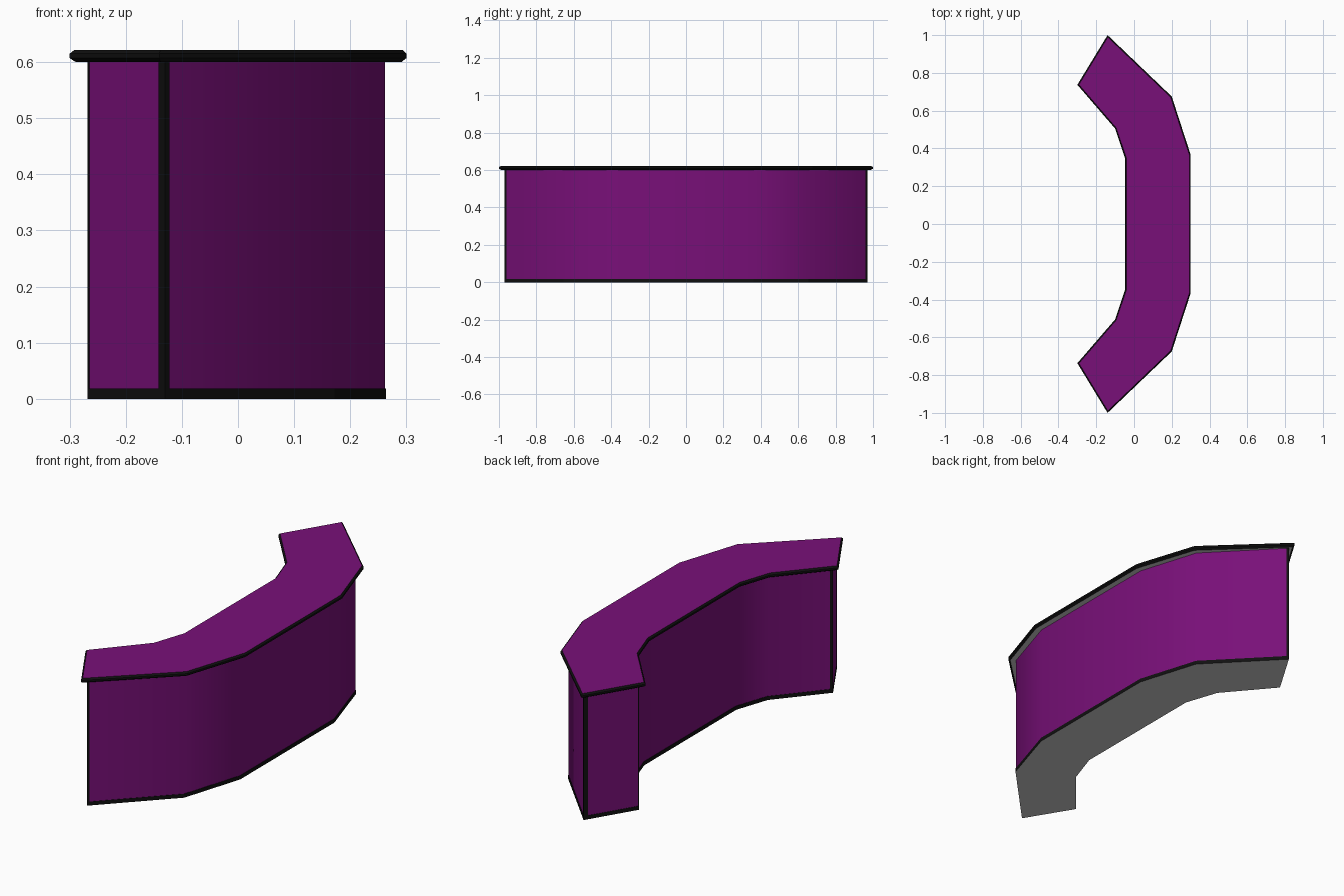
import bpy, bmesh
from mathutils import Vector

if "Cube" in bpy.data.objects:
    bpy.data.objects.remove(bpy.data.objects["Cube"])


def material(name, rgb):
    m = bpy.data.materials.new(name)
    m.diffuse_color = (*rgb, 1)
    m.use_nodes = True
    m.node_tree.nodes["Principled BSDF"].inputs["Base Color"].default_value = m.diffuse_color
    return m


PURPLE = material("purple", (0.19, 0.005, 0.19))
BLACK = material("black", (0.005, 0.005, 0.005))


def outline(outer, inner):
    """Closed counter-clockwise outline from the -y half, each side listed end first."""
    flip = lambda pts: [(x, -y) for x, y in pts]
    pts = outer + flip(outer[::-1]) + flip(inner) + inner[::-1]
    return [Vector(p) for p in pts]


def inset(pts, d):
    """Mitred inward offset of an outline (negative d grows it)."""
    out = []
    for i, p in enumerate(pts):
        e1 = (p - pts[i - 1]).normalized()
        e2 = (pts[(i + 1) % len(pts)] - p).normalized()
        n1, n2 = Vector((-e1.y, e1.x)), Vector((-e2.y, e2.x))
        out.append(p + (n1 + n2) * (d / (1 + n1.dot(n2))))
    return out


def loft(name, layers, mat=None, bottom=False, top=False, smooth=False):
    """Stack (outline, z) layers into walls, with optional end caps."""
    bm = bmesh.new()
    rings = [[bm.verts.new((p.x, p.y, z)) for p in pts] for pts, z in layers]
    n = len(rings[0])
    for a, b in zip(rings, rings[1:]):
        for i in range(n):
            j = (i + 1) % n
            bm.faces.new((a[i], a[j], b[j], b[i]))
    if bottom:
        bm.faces.new(rings[0][::-1])
    if top:
        bm.faces.new(rings[-1])
    mesh = bpy.data.meshes.new(name)
    bm.to_mesh(mesh)
    bm.free()
    obj = bpy.data.objects.new(name, mesh)
    bpy.context.collection.objects.link(obj)
    if mat:
        mesh.materials.append(mat)
    if smooth:
        bpy.ops.object.select_all(action='DESELECT')
        obj.select_set(True)
        bpy.context.view_layer.objects.active = obj
        bpy.ops.object.shade_smooth_by_angle(angle=0.7)
    return obj


body = outline([(-0.13, -0.966), (0.17, -0.655), (0.262, -0.36)],
               [(-0.266, -0.741), (-0.075, -0.515), (-0.02, -0.352)])
slab = outline([(-0.14, -1.0), (0.20, -0.675), (0.30, -0.367)],
               [(-0.30, -0.737), (-0.10, -0.505), (-0.048, -0.35)])

# Curved counter walls
loft("counter_body", [(body, 0.01), (body, 0.605)], PURPLE, smooth=True)

# Kick strip around the foot, and the grey base panel
foot = inset(body, -0.002)
loft("kick_strip", [(foot, 0), (foot, 0.018), (body, 0.018)], BLACK)
loft("base_panel", [(foot, 0)], bottom=True)

# Chamfered black rim, purple worktop and grey underside
low, high = inset(slab, 0.009), inset(slab, 0.007)
loft("worktop_rim", [(low, 0.60), (slab, 0.607), (slab, 0.615), (high, 0.622)], BLACK)
loft("worktop", [(high, 0.622)], PURPLE, top=True)
loft("worktop_underside", [(low, 0.60)], bottom=True)

# Vertical edge strips on the four end corners: (index, length back, length forward)
for i, back, ahead in ((0, 0.022, 0.012), (5, 0.012, 0.022),
                       (6, 0.006, 0.014), (11, 0.014, 0.006)):
    p = foot[i]
    a = p + (foot[i - 1] - p).normalized() * back
    b = p + (foot[(i + 1) % len(foot)] - p).normalized() * ahead
    tri = [a, p, b]
    loft("edge_strip", [(tri, 0), (tri, 0.602)], BLACK)
